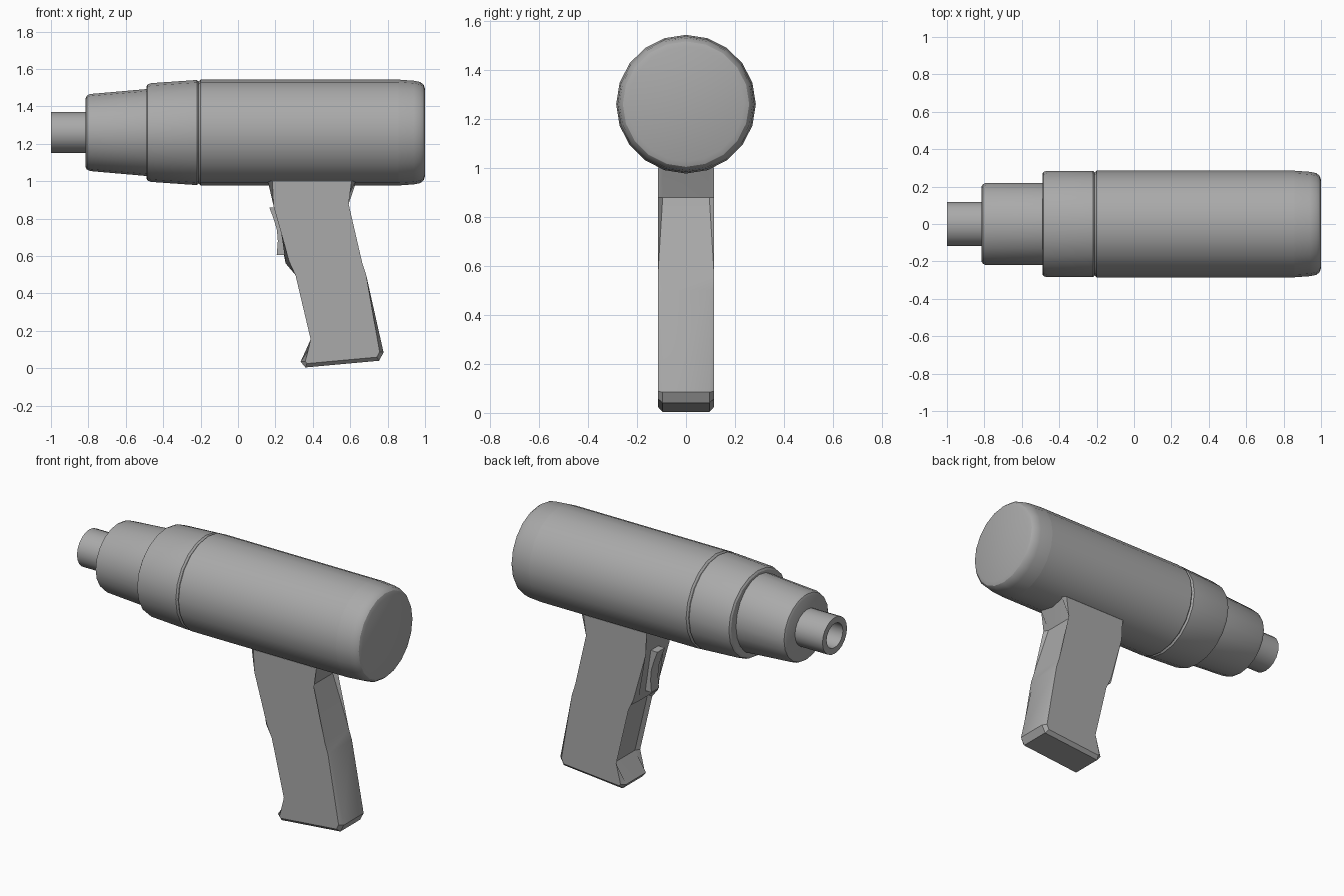
import bpy, bmesh
from math import sin, cos, pi, radians

cube = bpy.data.objects.get("Cube")
if cube:
    bpy.data.objects.remove(cube, do_unlink=True)

AXIS_Z = 1.26
SIDES = 20

grey = bpy.data.materials.new("plain_grey")
grey.use_nodes = True
grey.diffuse_color = (0.4, 0.4, 0.4, 1)
grey.node_tree.nodes["Principled BSDF"].inputs["Base Color"].default_value = (0.4, 0.4, 0.4, 1)


def finish(name, bm):
    bmesh.ops.recalc_face_normals(bm, faces=bm.faces)
    mesh = bpy.data.meshes.new(name)
    bm.to_mesh(mesh)
    bm.free()
    mesh.materials.append(grey)
    for p in mesh.polygons:
        p.use_smooth = True
    mesh.set_sharp_from_angle(angle=radians(30))
    obj = bpy.data.objects.new(name, mesh)
    bpy.context.collection.objects.link(obj)
    return obj


def tube(name, rings):
    """Skin rings of (x, half width, half height) around the barrel axis."""
    bm = bmesh.new()
    loops = []
    for x, ry, rz in rings:
        angles = [2 * pi * i / SIDES for i in range(SIDES)]
        loops.append([bm.verts.new((x, ry * cos(a), AXIS_Z + rz * sin(a))) for a in angles])
    for a, b in zip(loops, loops[1:]):
        for i in range(SIDES):
            j = (i + 1) % SIDES
            bm.faces.new((a[i], a[j], b[j], b[i]))
    bm.faces.new(loops[0])
    bm.faces.new(loops[-1])
    return finish(name, bm)


def plate(name, outline, half, bevel):
    """Extrude an x-z outline across y and chamfer both side rims."""
    bm = bmesh.new()
    sides = [[bm.verts.new((x, y, z)) for x, z in outline] for y in (-half, half)]
    caps = [bm.faces.new(s) for s in sides]
    n = len(outline)
    for i in range(n):
        j = (i + 1) % n
        bm.faces.new((sides[0][i], sides[0][j], sides[1][j], sides[1][i]))
    if bevel:
        rims = [e for f in caps for e in f.edges]
        bmesh.ops.bevel(bm, geom=rims, offset=bevel, segments=1, affect='EDGES')
    return finish(name, bm)


# Main housing and rounded rear cap
tube("housing", [(-0.21, 0.275, 0.272), (-0.2, 0.285, 0.283), (0.857, 0.285, 0.283)])
tube("rear_cap", [(0.857, 0.285, 0.283), (0.94, 0.279, 0.277), (0.975, 0.272, 0.27),
                  (0.992, 0.258, 0.256), (1.0, 0.236, 0.234)])

# Stepped front, tapering in height only
tube("front_collar", [(-0.49, 0.268, 0.246), (-0.483, 0.279, 0.257), (-0.465, 0.284, 0.264),
                      (-0.22, 0.284, 0.281), (-0.21, 0.275, 0.272)])
tube("nose", [(-0.815, 0.2, 0.184), (-0.808, 0.213, 0.198), (-0.79, 0.22, 0.206),
              (-0.47, 0.22, 0.234)])

# Hollow muzzle tube
tube("muzzle", [(-0.7, 0.118, 0.11), (-1.0, 0.118, 0.11), (-1.0, 0.078, 0.073),
                (-0.83, 0.078, 0.073)])

# Handle
plate("handle", [(0.155, 1.02), (0.21, 0.87), (0.255, 0.56), (0.325, 0.51), (0.41, 0.15),
                 (0.335, 0.035), (0.36, 0.004), (0.755, 0.04), (0.778, 0.085),
                 (0.685, 0.5), (0.665, 0.56), (0.57, 0.88), (0.64, 1.02)], 0.115, 0.02)

# Curved trigger
plate("trigger", [(0.167, 0.86), (0.19, 0.8), (0.208, 0.74), (0.213, 0.68), (0.207, 0.605),
                  (0.27, 0.605), (0.23, 0.86)], 0.036, 0)
